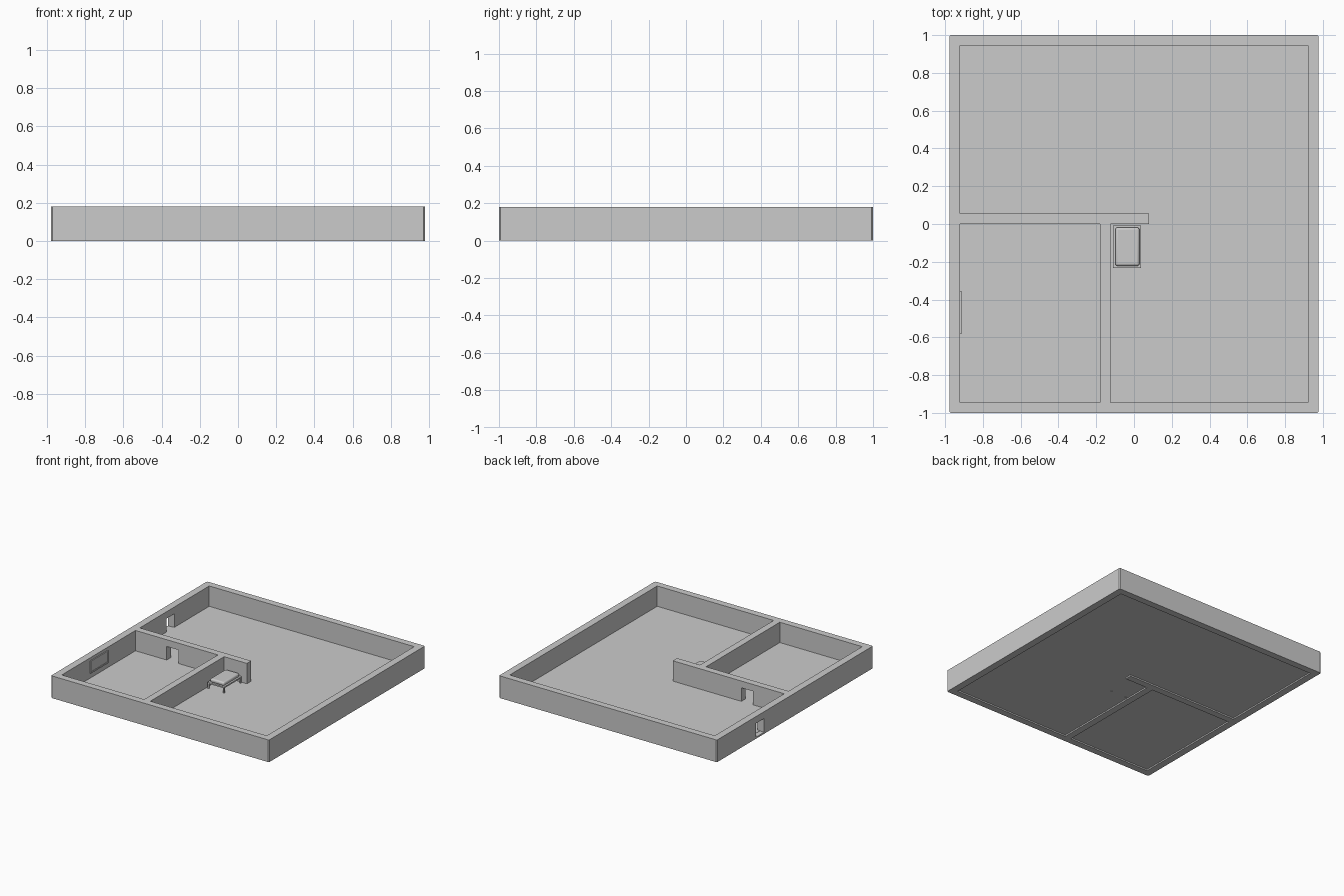
import bpy, bmesh, math

if "Cube" in bpy.data.objects:
    bpy.data.objects.remove(bpy.data.objects["Cube"])


def box(name, x, y, z, bevel=0, segments=1):
    """Box from (min, max) ranges."""
    bm = bmesh.new()
    bmesh.ops.create_cube(bm, size=1)
    for v in bm.verts:
        for i, r in enumerate((x, y, z)):
            v.co[i] = r[1] if v.co[i] > 0 else r[0]
    mesh = bpy.data.meshes.new(name)
    bm.to_mesh(mesh)
    bm.free()
    ob = bpy.data.objects.new(name, mesh)
    bpy.context.collection.objects.link(ob)
    if bevel:
        m = ob.modifiers.new("bevel", 'BEVEL')
        m.width, m.segments = bevel, segments
    return ob


def plan(name, loops, height):
    """Floor plan outline with holes, extruded upward."""
    bm = bmesh.new()
    edges = []
    for loop in loops:
        vs = [bm.verts.new((x, y, 0)) for x, y in loop]
        edges += [bm.edges.new((vs[i - 1], vs[i])) for i in range(len(vs))]
    bmesh.ops.triangle_fill(bm, edges=edges, use_beauty=True)
    ext = bmesh.ops.extrude_face_region(bm, geom=bm.faces[:], use_keep_orig=True)
    for g in ext["geom"]:
        if isinstance(g, bmesh.types.BMVert):
            g.co.z = height
    bmesh.ops.recalc_face_normals(bm, faces=bm.faces[:])
    mesh = bpy.data.meshes.new(name)
    bm.to_mesh(mesh)
    bm.free()
    ob = bpy.data.objects.new(name, mesh)
    bpy.context.collection.objects.link(ob)
    return ob


# Walls: outer outline with clipped corners, and two room outlines
X, Y, c = 0.978, 1.0, 0.008
outer = [(-X + c, -Y), (X - c, -Y), (X, -Y + c), (X, Y - c),
         (X - c, Y), (-X + c, Y), (-X, Y - c), (-X, -Y + c)]
small_room = [(-0.92, -0.945), (-0.18, -0.945), (-0.18, 0), (-0.92, 0)]
large_room = [(-0.92, 0.055), (0.08, 0.055), (0.08, 0), (-0.125, 0),
              (-0.125, -0.945), (0.92, -0.945), (0.92, 0.945), (-0.92, 0.945)]
walls = plan("walls", [outer, small_room, large_room], 0.18)

# Doorways
for name, x, y in (("outer_door_cutter", (-1.05, -0.88), (0.395, 0.497)),
                   ("inner_door_cutter", (-0.64, -0.535), (-0.03, 0.08))):
    cutter = box(name, x, y, (0.013, 0.125))
    cutter.hide_render = True
    cutter.hide_viewport = True
    m = walls.modifiers.new(name, 'BOOLEAN')
    m.operation, m.solver, m.object = 'DIFFERENCE', 'EXACT', cutter

# Floor, slightly above the wall bottoms
box("floor", (-0.94, 0.94), (-0.96, 0.96), (0.011, 0.015))

# Framed panel on the left wall
px, py, pz, b = (-0.925, -0.912), (-0.582, -0.355), (0.055, 0.155), 0.012
box("picture_panel", (-0.925, -0.915), (py[0] + b, py[1] - b), (pz[0] + b, pz[1] - b))
for side, y in (("front", (py[0], py[0] + b)), ("back", (py[1] - b, py[1]))):
    box("picture_frame_" + side, px, y, pz)
for side, z in (("bottom", (pz[0], pz[0] + b)), ("top", (pz[1] - b, pz[1]))):
    box("picture_frame_" + side, px, (py[0] + b, py[1] - b), z)

# Bed: frame, legs and soft mattress
x0, x1, y0, y1 = -0.112, 0.038, -0.232, -0.008
box("bed_frame", (x0, x1), (y0, y1), (0.055, 0.066))
for i, lx in enumerate((x0, x1 - 0.012)):
    for j, ly in enumerate((y0, y1 - 0.012)):
        box(f"bed_leg_{i}{j}", (lx, lx + 0.012), (ly, ly + 0.012), (0.008, 0.056))
mattress = box("mattress", (-0.099, 0.029), (-0.222, -0.018), (0.064, 0.095), 0.013, 4)
bpy.context.view_layer.objects.active = mattress
mattress.select_set(True)
bpy.ops.object.shade_smooth_by_angle(angle=math.radians(40))
